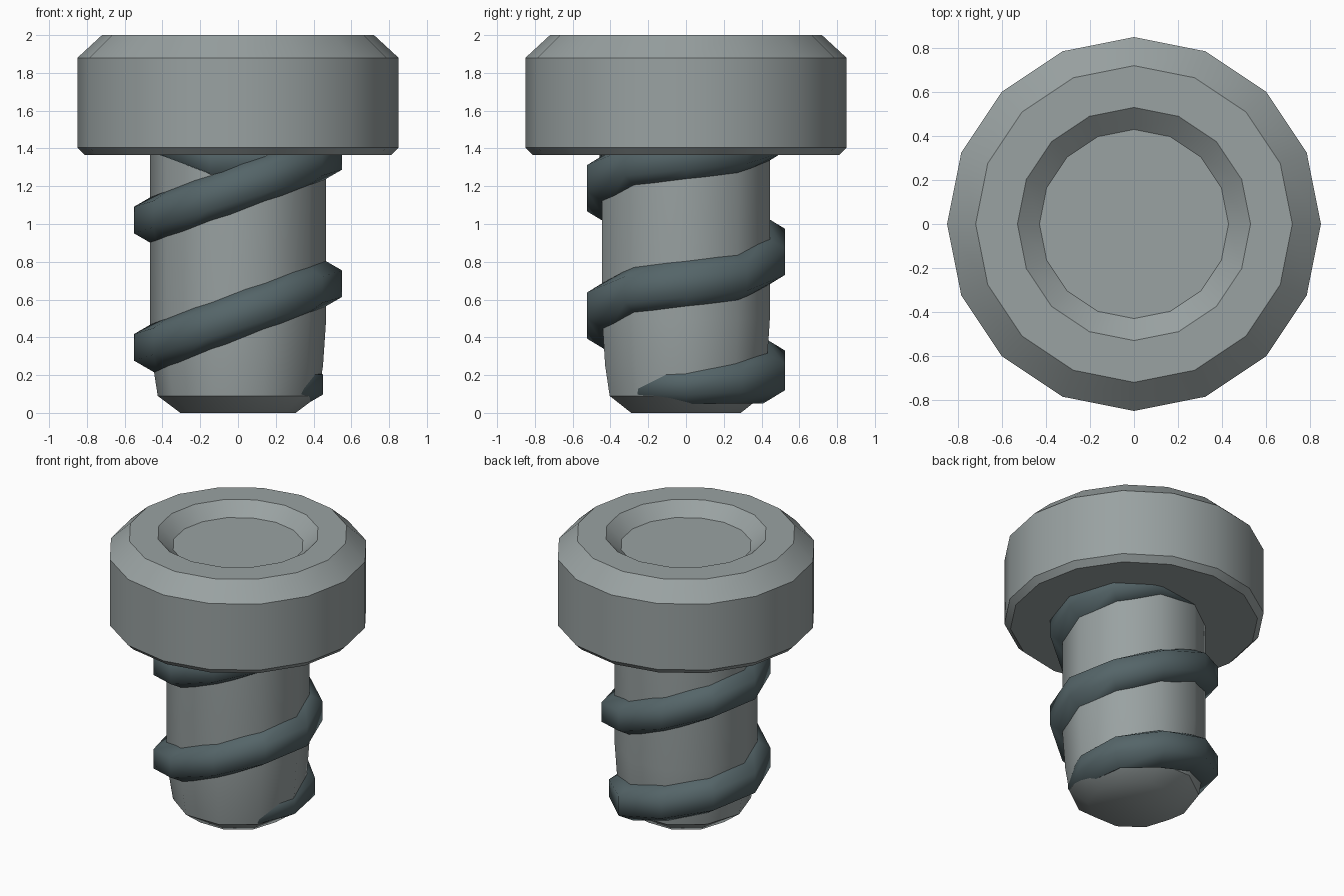
import bpy, bmesh, math

if "Cube" in bpy.data.objects:
    bpy.data.objects.remove(bpy.data.objects["Cube"])


def material(name, rgb):
    m = bpy.data.materials.new(name)
    m.diffuse_color = (*rgb, 1)
    m.use_nodes = True
    m.node_tree.nodes["Principled BSDF"].inputs["Base Color"].default_value = m.diffuse_color
    return m


STEEL = material("light_steel", (0.32, 0.36, 0.36))
DARK = material("dark_steel", (0.09, 0.13, 0.14))


def skin(name, rings, mat, smooth):
    """Join equal-sized rings of points into a closed, capped surface."""
    bm = bmesh.new()
    loops = [[bm.verts.new(p) for p in ring] for ring in rings]
    n = len(loops[0])
    for a, b in zip(loops, loops[1:]):
        for j in range(n):
            k = (j + 1) % n
            bm.faces.new((a[j], a[k], b[k], b[j]))
    bm.faces.new(loops[0])
    bm.faces.new(loops[-1])
    bmesh.ops.recalc_face_normals(bm, faces=bm.faces[:])
    mesh = bpy.data.meshes.new(name)
    bm.to_mesh(mesh)
    bm.free()
    mesh.materials.append(mat)
    ob = bpy.data.objects.new(name, mesh)
    bpy.context.collection.objects.link(ob)
    bpy.ops.object.select_all(action='DESELECT')
    ob.select_set(True)
    bpy.context.view_layer.objects.active = ob
    bpy.ops.object.shade_smooth_by_angle(angle=math.radians(smooth))


def lathe(name, profile, sides, mat, smooth):
    step = 2 * math.pi / sides
    rings = [[(r * math.cos(i * step), r * math.sin(i * step), z)
              for i in range(sides)] for r, z in profile]
    skin(name, rings, mat, smooth)


# Head with bevelled rims and a shallow round recess
lathe("bolt_head", [(0.81, 1.365), (0.85, 1.405), (0.85, 1.88), (0.72, 2.0),
                    (0.53, 2.0), (0.43, 1.915)], 16, STEEL, 35)

# Ten-sided shank with a rounded tip
lathe("shank", [(0.305, 0), (0.425, 0.09), (0.45, 0.25), (0.467, 0.5),
                (0.467, 1.4)], 10, STEEL, 42)

# Spiral thread: each half turn is a straight slope, ends sink into the shank
START = {-2: (0.26, 0.17), -1: (0.34, 0.15), 0: (0.36, 0.15), 1: (0.40, 0.17),
         2: (0.43, 0.19), 3: (0.43, 0.26)}
END = {22: (0.42, 1.45), 23: (0.39, 1.46), 24: (0.37, 1.46), 25: (0.36, 1.46),
       26: (0.36, 1.43), 27: (0.36, 1.34), 28: (0.35, 1.36)}
SPECIAL = {**START, **END}
HALF_RISE, TUBE = 0.337, 0.14
rings = []
for i in range(-2, 29):
    slope = (1 - math.cos(math.pi * (i % 5) / 5)) / 2
    r, z = SPECIAL.get(i, (0.43, 0.01 + HALF_RISE * (i // 5 + slope)))
    tube = 0.105 if i < 1 else 0.12 if i == 1 else TUBE
    a = math.radians(36 * i)
    ring = []
    for j in range(6):
        t = math.radians(30 + 60 * j)
        rr = r + tube * math.cos(t)
        ring.append((rr * math.cos(a), rr * math.sin(a), z + tube * math.sin(t)))
    rings.append(ring)
skin("thread", rings, DARK, 62)
